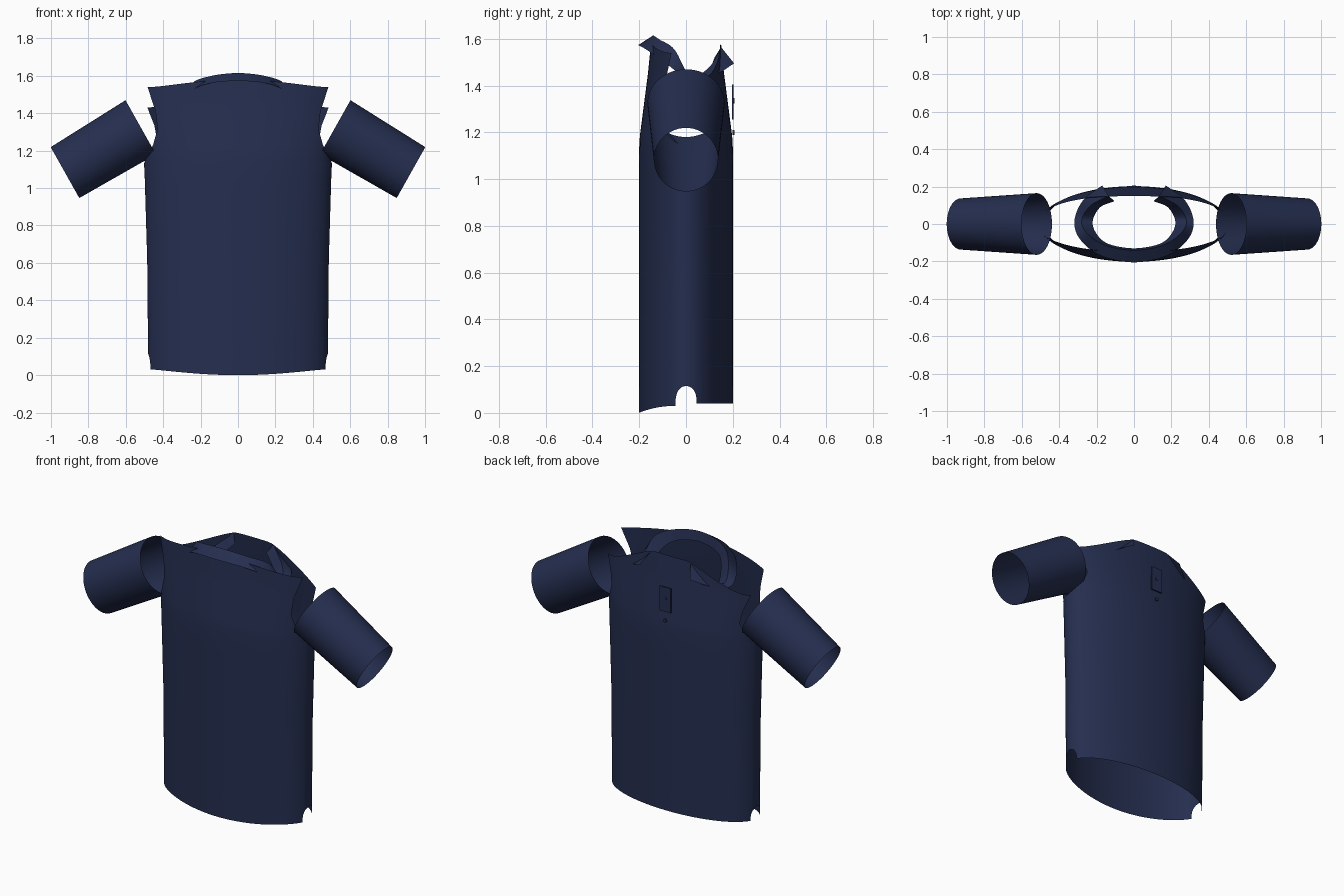
import bpy, bmesh, math
from mathutils import Vector

cube = bpy.data.objects.get("Cube")
if cube:
    bpy.data.objects.remove(cube)

navy = bpy.data.materials.new("navy_cloth")
navy.use_nodes = True
colour = (0.018, 0.027, 0.078, 1)
navy.diffuse_color = colour
navy.node_tree.nodes["Principled BSDF"].inputs["Base Color"].default_value = colour


def finish(name, bm, angle=40):
    bmesh.ops.remove_doubles(bm, verts=bm.verts, dist=0.0004)
    bmesh.ops.recalc_face_normals(bm, faces=bm.faces)
    mesh = bpy.data.meshes.new(name)
    bm.to_mesh(mesh)
    bm.free()
    mesh.materials.append(navy)
    ob = bpy.data.objects.new(name, mesh)
    bpy.context.collection.objects.link(ob)
    bpy.ops.object.select_all(action='DESELECT')
    ob.select_set(True)
    bpy.context.view_layer.objects.active = ob
    bpy.ops.object.shade_smooth_by_angle(angle=math.radians(angle))
    return ob


def add_grid(bm, rows, closed=False):
    grid = [[bm.verts.new(p) for p in row] for row in rows]
    for a, b in zip(grid, grid[1:]):
        n = len(a)
        for i in range(n if closed else n - 1):
            j = (i + 1) % n
            bm.faces.new((a[i], a[j], b[j], b[i]))


def lerp_table(table, z):
    if z <= table[0][0]:
        return table[0][1]
    for (z0, v0), (z1, v1) in zip(table, table[1:]):
        if z <= z1:
            return v0 + (v1 - v0) * (z - z0) / (z1 - z0)
    return table[-1][1]


def clamp(t):
    return max(0.0, min(1.0, t))


# Body: two elliptical panels joined at the sides, open at armholes and hem vents
WIDTH = [(0, .48), (.6, .485), (1.1, .5), (1.3, .515), (1.55, .528)]
DEPTH = [(0, .202), (1.1, .202), (1.18, .198), (1.45, .163), (1.58, .15)]
HEM, VENT, ARM, TOP = .035, .115, 1.13, 1.5


def side_gap(w):
    if w < VENT:
        return .045 * math.sqrt(1 - clamp((w - HEM) / (VENT - HEM)) ** 3)
    if w > ARM:
        return lerp_table([(0, 0), (.03, .05), (.08, .085), (.16, .1), (.25, .09), (.37, .062)], w - ARM)
    return 0.0


levels = [HEM + (VENT - HEM) * math.sin(i / 8 * math.pi / 2) for i in range(9)]
levels += [VENT + (ARM - VENT) * i / 16 for i in range(1, 17)]
levels += [ARM + (TOP - ARM) * i / 16 for i in range(1, 17)]

bm = bmesh.new()
for side in (-1, 1):
    rows = []
    for w in levels:
        row = []
        low = clamp((VENT - w) / (VENT - HEM))
        high = clamp((w - ARM) / (TOP - ARM))
        for i in range(49):
            u = i / 48
            c = abs(math.cos(u * math.pi))
            if side < 0:
                hem, top = .03 * c ** 2, 1.58 - .04 * c ** 2
            else:
                hem, top = .04, 1.575 - .145 * clamp((c - .3) / .7) ** 1.2
            z = w + low * (hem - HEM) + high * (top - TOP)
            a, b = lerp_table(WIDTH, z), lerp_table(DEPTH, z)
            start = math.asin(min(.9, side_gap(w) / b))
            t = start + (math.pi - 2 * start) * u
            row.append((a * math.cos(t), side * b * math.sin(t), z))
        rows.append(row)
    add_grid(bm, rows)
finish("shirt_body", bm)

# Sleeves: tapered open tubes
for sx, name in ((1, "left_sleeve"), (-1, "right_sleeve")):
    bm = bmesh.new()
    inner, outer = Vector((.52, 0, 1.325)), Vector((.925, 0, 1.083))
    up = Vector((.49, 0, .872))
    rows = []
    for k in range(7):
        f = k / 6
        centre = inner.lerp(outer, f)
        ry, rz = .165 - .028 * f, .166 - .01 * f
        row = []
        for i in range(56):
            t = math.tau * i / 56
            p = centre + up * (rz * math.cos(t))
            row.append((sx * p.x, ry * math.sin(t), p.z))
        rows.append(row)
    add_grid(bm, rows, closed=True)
    finish(name, bm)


# Collar: folded band that dips at the shoulders and ends in two points
def smooth_path(keys, steps=8):
    pts = [Vector(k) for k in keys]
    mirrored = Vector((-pts[1].x, pts[1].y, pts[1].z))
    ext = [mirrored] + pts + [2 * pts[-1] - pts[-2]]
    path = []
    for i in range(1, len(ext) - 2):
        p0, p1, p2, p3 = ext[i - 1:i + 3]
        for s in range(steps):
            t = s / steps
            path.append(.5 * (2 * p1 + (p2 - p0) * t + (2 * p0 - 5 * p1 + 4 * p2 - p3) * t ** 2
                              + (3 * p1 - p0 - 3 * p2 + p3) * t ** 3))
    path.append(pts[-1])
    return path


flap = [(0, -.205, 1.573), (.18, -.168, 1.553), (.29, -.08, 1.49),
        (.318, .02, 1.425), (.27, .13, 1.45), (.17, .206, 1.495)]
crest = [(0, -.14, 1.615), (.15, -.115, 1.598), (.25, -.05, 1.555),
         (.28, .02, 1.44), (.23, .1, 1.48), (.135, .15, 1.565)]
band = [(0, -.13, 1.555), (.14, -.105, 1.535), (.205, -.045, 1.48),
        (.22, .02, 1.4), (.18, .09, 1.44), (.105, .122, 1.52)]
bm = bmesh.new()
for sx in (1, -1):
    add_grid(bm, [[(sx * p.x, p.y, p.z) for p in smooth_path(k)] for k in (flap, crest, band)])
finish("collar", bm, 30)


# Placket plate and buttons on the chest
def plate(name, centre, size):
    bm = bmesh.new()
    bmesh.ops.create_cube(bm, size=1)
    for v in bm.verts:
        v.co = Vector(c + s * k for c, s, k in zip(centre, size, v.co))
    finish(name, bm)


plate("placket", (0, .2, 1.33), (.075, .008, .15))
for i, z in enumerate((1.2, 1.335)):
    bm = bmesh.new()
    bmesh.ops.create_cone(bm, cap_ends=True, segments=16, radius1=.011, radius2=.011, depth=.008)
    for v in bm.verts:
        v.co = Vector((v.co.x, .203 + v.co.z, z + v.co.y))
    finish("button_%d" % (i + 1), bm)
